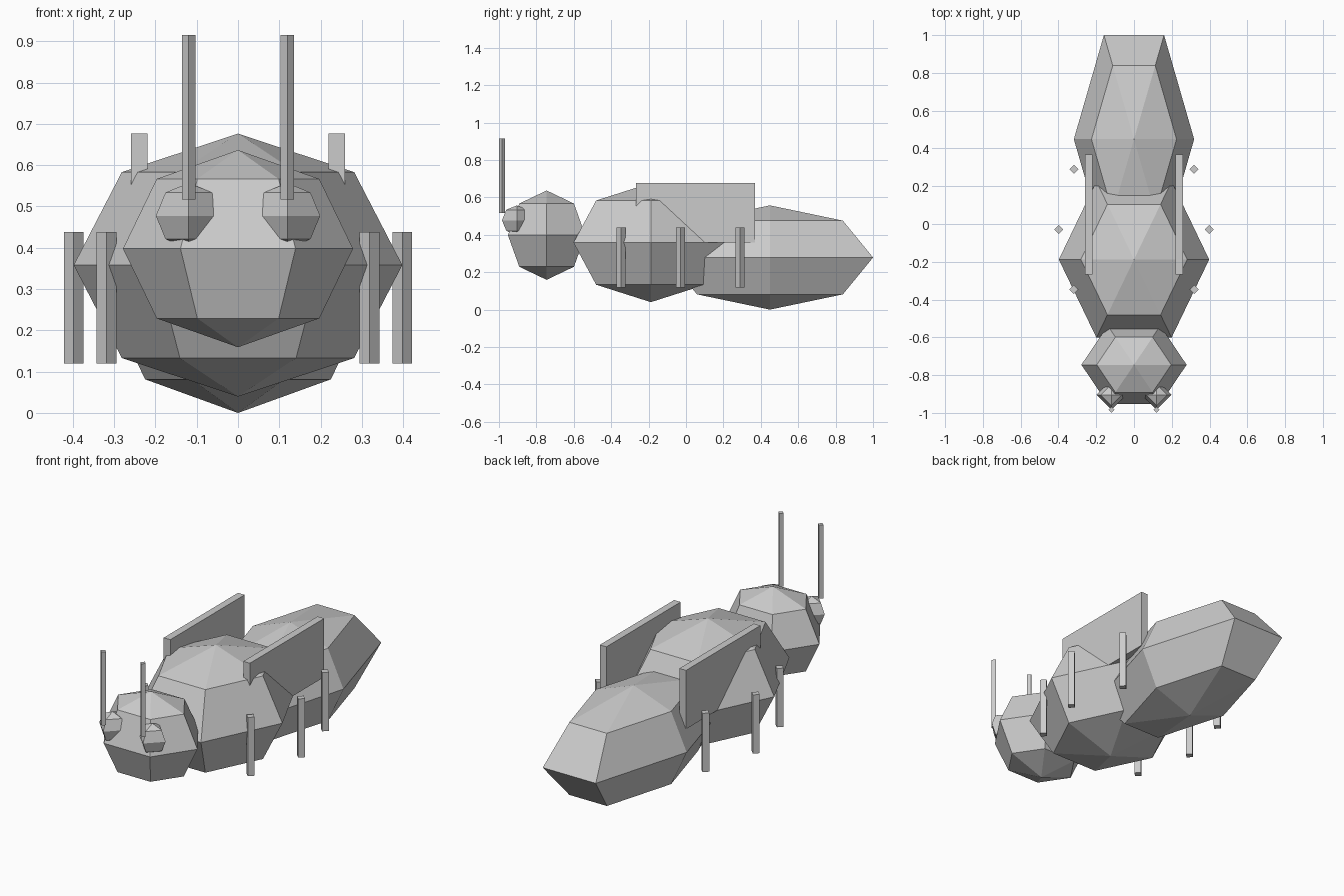
import bpy, bmesh
from math import sin, cos, pi

if "Cube" in bpy.data.objects:
    bpy.data.objects.remove(bpy.data.objects["Cube"])

S = 0.796                  # overall scale; sizes below are in local units
Y0, Z0 = -0.188, 0.358     # centre of the thorax


def make(name, bm, centre, size):
    """Scale and place a mesh relative to the thorax centre."""
    for v in bm.verts:
        v.co.x = (v.co.x * size[0] + centre[0]) * S
        v.co.y = (v.co.y * size[1] + centre[1]) * S + Y0
        v.co.z = (v.co.z * size[2] + centre[2]) * S + Z0
    bmesh.ops.recalc_face_normals(bm, faces=bm.faces)
    me = bpy.data.meshes.new(name)
    bm.to_mesh(me)
    bm.free()
    ob = bpy.data.objects.new(name, me)
    bpy.context.collection.objects.link(ob)
    return ob


def loft(profile, n):
    """Revolve (radius, z) points into n sides, first corner on +x."""
    bm = bmesh.new()
    rings = []
    for r, z in profile:
        k = 1 if r < 1e-6 else n
        rings.append([bm.verts.new((r * cos(2 * pi * i / n), r * sin(2 * pi * i / n), z))
                      for i in range(k)])
    for a, b in zip(rings, rings[1:]):
        for i in range(n):
            j = (i + 1) % n
            quad = [a[i % len(a)], a[j % len(a)], b[j % len(b)], b[i % len(b)]]
            bm.faces.new(list(dict.fromkeys(quad)))
    for ring in (rings[0], rings[-1]):
        if len(ring) > 1:
            bm.faces.new(ring)
    return bm


def ball(name, n, centre, size):
    prof = [(sin(pi * i / 4), -cos(pi * i / 4)) for i in range(5)]
    return make(name, loft(prof, n), centre, size)


def rod(name, centre, radius, height):
    return make(name, loft([(1, -0.5), (1, 0.5)], 4), centre, (radius, radius, height))


# Body segments
ball("thorax", 6, (0, 0, 0), (0.5, 0.6, 0.4))
ball("abdomen", 6, (0, 0.8, -0.1), (0.4, 0.8, 0.35))
ball("head", 6, (0, -0.7, 0.05), (0.35, 0.3, 0.3))

for side, sx in (("left", 1), ("right", -1)):
    # Eyes and antennae
    ball(f"eye_{side}", 4, (0.15 * sx, -0.9, 0.15), (0.1, 0.1, 0.1))
    rod(f"antenna_{side}", (0.15 * sx, -1.0, 0.45), 0.02, 0.5)

    # Upright wing plates
    bm = bmesh.new()
    bmesh.ops.create_cube(bm, size=1)
    make(f"wing_{side}", bm, (0.3 * sx, 0.3, 0.2), (0.05, 0.8, 0.4))

    # Legs
    for part, x, y in (("front", 0.4, -0.2), ("middle", 0.5, 0.2), ("rear", 0.4, 0.6)):
        rod(f"{part}_leg_{side}", (x * sx, y, -0.1), 0.03, 0.4)
